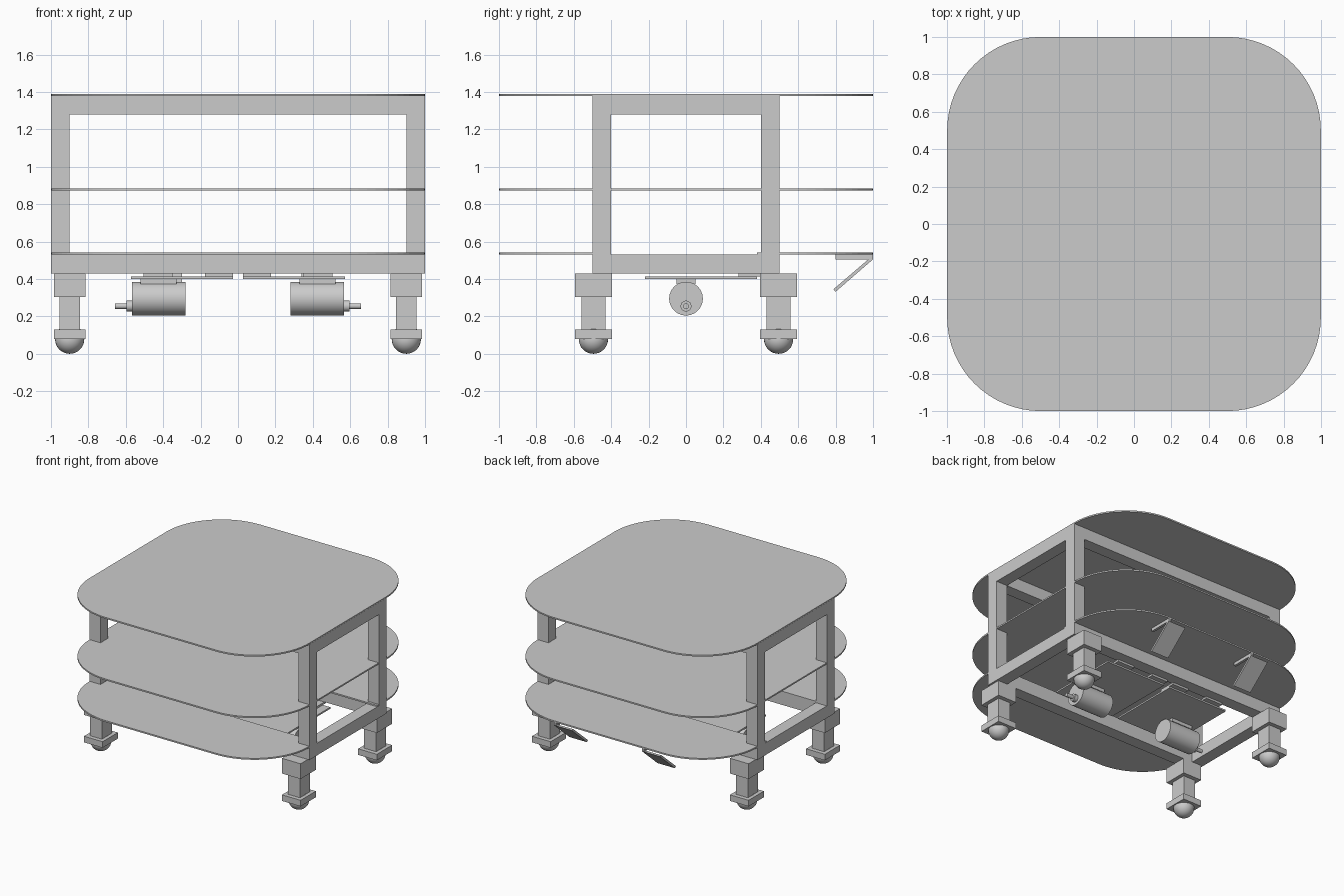
import bpy, bmesh, math
from mathutils import Matrix, Vector

cube = bpy.data.objects.get("Cube")
if cube:
    bpy.data.objects.remove(cube, do_unlink=True)

grey = bpy.data.materials.new("plain grey")
grey.use_nodes = True
grey.diffuse_color = (0.6, 0.6, 0.6, 1)
grey.node_tree.nodes["Principled BSDF"].inputs["Base Color"].default_value = (0.6, 0.6, 0.6, 1)


def finish(name, bm, smooth=False):
    bmesh.ops.recalc_face_normals(bm, faces=bm.faces)
    mesh = bpy.data.meshes.new(name)
    bm.to_mesh(mesh)
    bm.free()
    mesh.materials.append(grey)
    obj = bpy.data.objects.new(name, mesh)
    bpy.context.collection.objects.link(obj)
    if smooth:
        bpy.ops.object.select_all(action="DESELECT")
        obj.select_set(True)
        bpy.context.view_layer.objects.active = obj
        bpy.ops.object.shade_smooth_by_angle(angle=math.radians(35))
    return obj


def box(name, xs, ys, zs):
    lo, hi = (Vector(v) for v in zip(xs, ys, zs))
    bm = bmesh.new()
    bmesh.ops.create_cube(bm, size=1, matrix=Matrix.Translation((lo + hi) / 2)
                          @ Matrix.Diagonal((*(hi - lo), 1)))
    return finish(name, bm)


def prism(name, points, direction):
    bm = bmesh.new()
    face = bm.faces.new([bm.verts.new(p) for p in points])
    ext = bmesh.ops.extrude_face_region(bm, geom=[face])
    verts = [v for v in ext["geom"] if isinstance(v, bmesh.types.BMVert)]
    bmesh.ops.translate(bm, verts=verts, vec=direction)
    return finish(name, bm)


def rod(name, x0, x1, z, radius):
    bm = bmesh.new()
    bmesh.ops.create_cone(bm, cap_ends=True, segments=48, radius1=radius, radius2=radius,
                          depth=abs(x1 - x0), matrix=Matrix.Translation(((x0 + x1) / 2, 0, z))
                          @ Matrix.Rotation(math.pi / 2, 4, "Y"))
    return finish(name, bm, True)


def span(side, a, b):
    return tuple(sorted((side * a, side * b)))


def shelf(name, z, thickness, cut=None):
    """Rounded square sheet; cut keeps only the part beyond a y line."""
    half, radius, steps = 0.999, 0.5, 16
    pts = []
    for i, (sx, sy) in enumerate([(1, 1), (-1, 1), (-1, -1), (1, -1)]):
        for k in range(steps + 1):
            a = math.pi / 2 * (i + k / steps)
            pts.append((sx * (half - radius) + radius * math.cos(a),
                        sy * (1 - radius) + radius * math.sin(a), z))
    obj = prism(name, pts, (0, 0, thickness))
    if cut is not None:
        bm = bmesh.new()
        bm.from_mesh(obj.data)
        res = bmesh.ops.bisect_plane(bm, geom=bm.verts[:] + bm.edges[:] + bm.faces[:],
                                     plane_co=(0, cut, 0), plane_no=(0, cut, 0), clear_inner=True)
        edges = [e for e in res["geom_cut"] if isinstance(e, bmesh.types.BMEdge)]
        bmesh.ops.holes_fill(bm, edges=edges)
        bm.to_mesh(obj.data)
        bm.free()
    return obj


# Shelves: the lowest one is split by the open frame
shelf("top_shelf", 1.378, 0.012)
shelf("middle_shelf", 0.872, 0.012)
shelf("lower_front_shelf", 0.53, 0.012, -0.4)
shelf("lower_back_shelf", 0.53, 0.012, 0.38)

# Square tube frame
for label, z in (("lower", (0.43, 0.53)), ("upper", (1.28, 1.38))):
    for side, word in ((1, "left"), (-1, "right")):
        box(f"{label}_{word}_rail", span(side, 0.9, 1), (-0.4, 0.4), z)
    for side, word in ((-1, "front"), (1, "back")):
        box(f"{label}_{word}_rail", (-1, 1), span(side, 0.4, 0.5), z)

for sx, wx in ((1, "left"), (-1, "right")):
    for sy, wy in ((-1, "front"), (1, "back")):
        tag = f"{wy}_{wx}"
        box(f"{tag}_post", span(sx, 0.9, 1), span(sy, 0.4, 0.5), (0.53, 1.28))
        # Caster: socket, stem, foot and ball
        socket_x, socket_y = span(sx, 0.815, 0.985), span(sy, 0.396, 0.594)
        box(f"{tag}_socket", socket_x, socket_y, (0.305, 0.43))
        box(f"{tag}_stem", span(sx, 0.845, 0.955), span(sy, 0.43, 0.56), (0.13, 0.305))
        box(f"{tag}_foot", socket_x, socket_y, (0.08, 0.13))
        bm = bmesh.new()
        bmesh.ops.create_uvsphere(bm, u_segments=32, v_segments=16, radius=0.078,
                                  matrix=Matrix.Translation((sx * 0.9, sy * 0.495, 0.078)))
        finish(f"{tag}_ball", bm, True)

    # Motor carrier with hanging tabs
    box(f"{wx}_motor_plate", span(sx, 0.027, 0.573), (-0.22, 0.38), (0.4, 0.413))
    box(f"{wx}_inner_tab", span(sx, 0.027, 0.176), (0.28, 0.42), (0.413, 0.43))
    box(f"{wx}_outer_tab", span(sx, 0.35, 0.505), (0.28, 0.42), (0.413, 0.43))
    box(f"{wx}_motor_saddle", span(sx, 0.33, 0.52), (-0.05, 0.05), (0.373, 0.4))

    # Motor
    rod(f"{wx}_motor", sx * 0.28, sx * 0.567, 0.295, 0.09)
    rod(f"{wx}_motor_hub", sx * 0.567, sx * 0.597, 0.255, 0.029)
    rod(f"{wx}_motor_shaft", sx * 0.597, sx * 0.658, 0.255, 0.015)

# Tilted sensor flaps under the back shelf
for x, word in ((0.34, "left"), (-0.46, "right")):
    prism(f"{word}_flap", [(x, 1, 0.505), (x, 0.8, 0.332), (x, 0.788, 0.345), (x, 0.975, 0.505)],
          (0.16, 0, 0))
    box(f"{word}_flap_bracket", (x + 0.14, x + 0.16), (0.8, 1), (0.505, 0.53))
